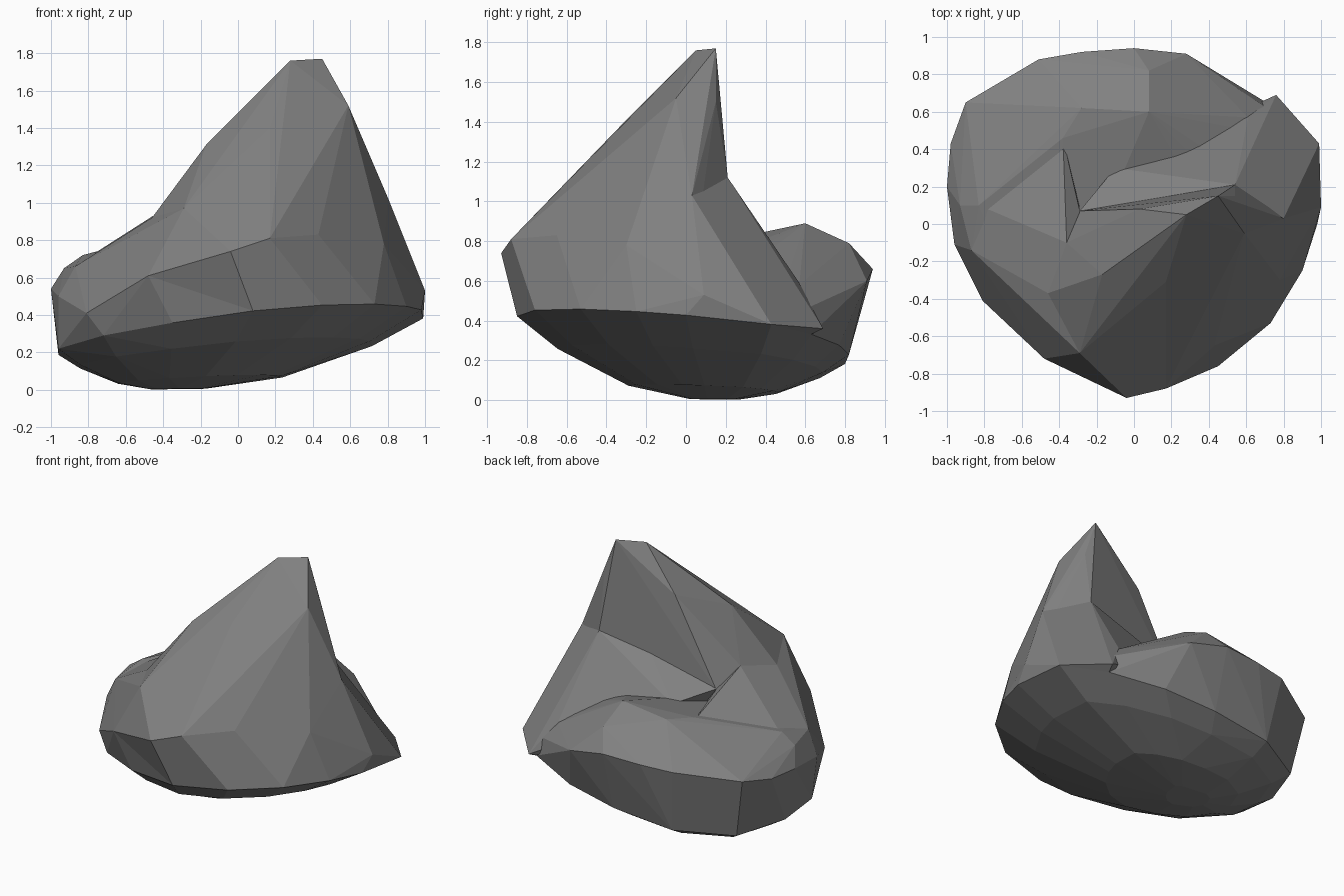
import bpy
import bmesh
from math import radians
from mathutils import Vector

start_cube = bpy.data.objects.get("Cube")
if start_cube:
    bpy.data.objects.remove(start_cube, do_unlink=True)

# One flat stone colour
stone = bpy.data.materials.new("grey stone")
stone.use_nodes = True
stone.diffuse_color = (.22, .22, .22, 1)
stone.node_tree.nodes["Principled BSDF"].inputs["Base Color"].default_value = stone.diffuse_color


def chiselled_block(name, corners):
    """Convex flat-sided stone block wrapped around its corner points."""
    bm = bmesh.new()
    for corner in corners:
        bm.verts.new(corner)
    hull = bmesh.ops.convex_hull(bm, input=bm.verts)
    loose = [v for v in hull["geom_interior"] if isinstance(v, bmesh.types.BMVert)]
    bmesh.ops.delete(bm, geom=loose, context="VERTS")
    bmesh.ops.dissolve_limit(bm, angle_limit=radians(3), verts=bm.verts, edges=bm.edges)
    bmesh.ops.recalc_face_normals(bm, faces=bm.faces)
    mesh = bpy.data.meshes.new(name)
    bm.to_mesh(mesh)
    bm.free()
    mesh.materials.append(stone)
    block = bpy.data.objects.new(name, mesh)
    bpy.context.collection.objects.link(block)
    return block


def merge(target, part):
    """Fuse a part into the target and discard the separate copy."""
    union = target.modifiers.new("union", "BOOLEAN")
    union.operation = "UNION"
    union.solver = "EXACT"
    union.object = part
    bpy.context.view_layer.objects.active = target
    bpy.ops.object.modifier_apply(modifier=union.name)
    bpy.data.objects.remove(part, do_unlink=True)


# Tilted lower rim, shrunk in rings towards the lowest point to form the bowl
outline = [(.08, -.85), (.45, -.76), (.73, -.53), (.9, -.25), (.98, 0), (.99, .43),
           (.74, .63), (.38, .77), (0, .82), (-.45, .8), (-.82, .6), (-.96, .25),
           (-.96, -.05), (-.72, -.45), (-.35, -.7)]
rim = [Vector((x, y, .32 + .11 * (x - y))) for x, y in outline]
foot = Vector((-.38, .17, 0))
bowl = []
for scale in (1, .8, .45, .15):
    for point in rim:
        ring_point = foot.lerp(point, scale)
        ring_point.z = point.z * scale ** 2.2
        bowl.append(ring_point)

# Main boulder: bowl underneath, rounded shoulder and shelf on top
shoulder = [(-.48, -.72, .61), (-.81, -.41, .41), (.61, .57, .58), (.41, .78, .5),
            (.28, .91, .6), (0, .94, .66), (-.28, .92, .65), (-.51, .88, .64),
            (-.9, .65, .59), (-.98, .43, .55), (-1, .2, .54), (-.96, -.11, .5)]
shelf = [(-.83, .1, .72), (-.93, .1, .65), (-.87, -.14, .66), (-.38, .46, .84),
         (-.28, .62, .86), (.08, .6, .89), (.08, .82, .79)]
boulder = chiselled_block("boulder", bowl + shoulder + shelf)

# Leaning horn with a broad front face and a steep back wall
crest = [(.45, .15, 1.77), (.28, .05, 1.76), (.59, -.05, 1.52), (.54, .15, 1.5),
         (.17, -.31, 1.4), (-.17, -.27, 1.31), (.03, .08, 1.46)]
skirt = [(.8, .03, 1.03), (.54, .21, 1.12), (.78, -.3, .78), (.43, -.65, .83),
         (.17, -.88, .81), (-.04, -.93, .74), (-.29, -.69, .97), (-.46, -.37, .92),
         (-.36, -.1, .99), (-.29, .07, .86), (-.48, -.72, .61)]
horn = chiselled_block("horn", crest + skirt + rim[:5])

# Ramp falling away from the horn on the low side
ramp_corners = [(-.29, -.69, .97), (-.46, -.37, .92), (-.36, -.1, .99), (-.6, -.03, .81),
                (-.38, .46, .81), (-.83, .1, .69), (-.87, -.14, .66), (-.81, -.41, .41),
                (-.48, -.72, .61), (-.29, .07, .87), (-.3, .2, .4)]
ramp = chiselled_block("ramp", ramp_corners)

# Sloping foot between the back wall and the shelf, with a jutting corner
slope = [(.19, .14, 1.04), (.3, .33, .82), (-.1, .3, .8), (-.29, .07, .87),
         (.54, .21, 1.12), (.54, .45, .72), (.8, .03, 1.03), (1, .09, .53),
         (.61, .57, .59), (.76, .69, .36), (.78, -.3, .78), (0, .2, .4)]
wall_foot = chiselled_block("wall_foot", slope + rim[3:7])

for part in (horn, ramp, wall_foot):
    merge(boulder, part)
